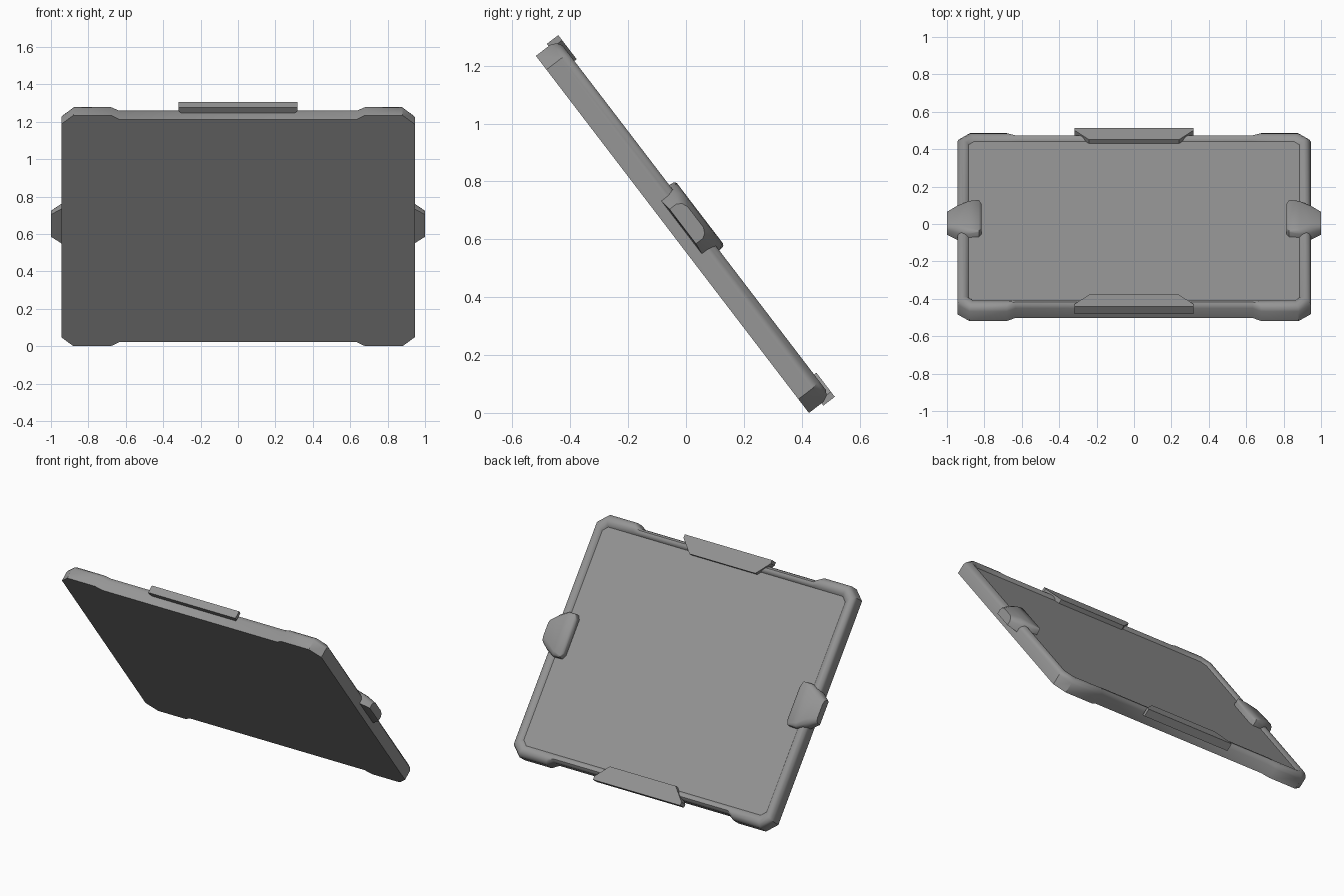
import bpy, bmesh, math
from mathutils import Matrix

cube = bpy.data.objects.get("Cube")
if cube:
    bpy.data.objects.remove(cube, do_unlink=True)

# Single neutral material
grey = bpy.data.materials.new("neutral_grey")
grey.use_nodes = True
colour = (0.3, 0.3, 0.3, 1.0)
grey.diffuse_color = colour
grey.node_tree.nodes["Principled BSDF"].inputs["Base Color"].default_value = colour

# Every part is built flat, then leaned forward by this transform
TILT = Matrix.Translation((0, -0.047, 0.617)) @ Matrix.Rotation(math.radians(-52.6), 4, 'X')


def loft(name, rings, start=True, end=True, smooth=40):
    """Skin a list of equal-length point rings and optionally cap the ends."""
    bm = bmesh.new()
    loops = [[bm.verts.new(p) for p in ring] for ring in rings]
    n = len(loops[0])
    for a, b in zip(loops, loops[1:]):
        for i in range(n):
            j = (i + 1) % n
            bm.faces.new((a[i], a[j], b[j], b[i]))
    if start:
        bm.faces.new(loops[0][::-1])
    if end:
        bm.faces.new(loops[-1])
    bmesh.ops.recalc_face_normals(bm, faces=bm.faces)
    mesh = bpy.data.meshes.new(name)
    bm.to_mesh(mesh)
    bm.free()
    mesh.materials.append(grey)
    obj = bpy.data.objects.new(name, mesh)
    bpy.context.collection.objects.link(obj)
    obj.matrix_world = TILT
    bpy.ops.object.select_all(action='DESELECT')
    obj.select_set(True)
    bpy.context.view_layer.objects.active = obj
    if smooth:
        bpy.ops.object.shade_smooth_by_angle(angle=math.radians(smooth))
    return obj


def four_way(quarter):
    """Mirror a quarter outline into a closed loop."""
    half = quarter + [(-x, y) for x, y in reversed(quarter)]
    return half + [(-x, -y) for x, y in half]


# Rim: chamfered, stepped outline blending to a plain inner outline
outer = four_way([(0.945, 0.717), (0.88, 0.777), (0.68, 0.777), (0.635, 0.75)])
inner = four_way([(0.885, 0.672), (0.855, 0.702), (0.67, 0.702), (0.63, 0.702)])


def rim_ring(f, t):
    return [(a + (c - a) * f, b + (d - b) * f, t) for (a, b), (c, d) in zip(outer, inner)]


profile = [(0, 0), (0, 0.065), (0.12, 0.083), (0.35, 0.095), (0.65, 0.095), (0.88, 0.087), (1, 0.078)]
loft("rim", [rim_ring(f, t) for f, t in profile], end=False)

# Flat back panel inside the rim
loft("back_panel", [rim_ring(1, 0.06), rim_ring(1, 0.078)], smooth=0)

# Tapered clips on the top and bottom edges
for name, side in (("top_clip", -1), ("bottom_clip", 1)):
    plan = [(-0.318, 0.787), (0.318, 0.787), (0.318, 0.765), (0.24, 0.682), (-0.24, 0.682), (-0.318, 0.765)]
    loft(name, [[(x, y * side, t) for x, y in plan] for t in (0.055, 0.105)], smooth=0)

# Side knobs: a flat-topped inner pad tapering outwards over the rim
# x, half length, base, top, shoulder inset, shoulder drop
sections = [(0.815, 0.115, 0.07, 0.112, 0.01, 0.01),
            (0.83, 0.14, 0.07, 0.12, 0.01, 0.008),
            (0.885, 0.142, 0.05, 0.12, 0.03, 0.02),
            (0.945, 0.115, 0.04, 0.117, 0.045, 0.03),
            (1.0, 0.075, 0.045, 0.1, 0.03, 0.025)]
for name, side in (("left_knob", 1), ("right_knob", -1)):
    rings = []
    for x, h, low, top, inset, drop in sections:
        half = [(h, low), (h, top - drop), (h - inset * 0.35, top - drop * 0.35), (h - inset, top)]
        arch = half + [(-y, t) for y, t in reversed(half)]
        rings.append([(x * side, y, t) for y, t in arch])
    loft(name, rings)
